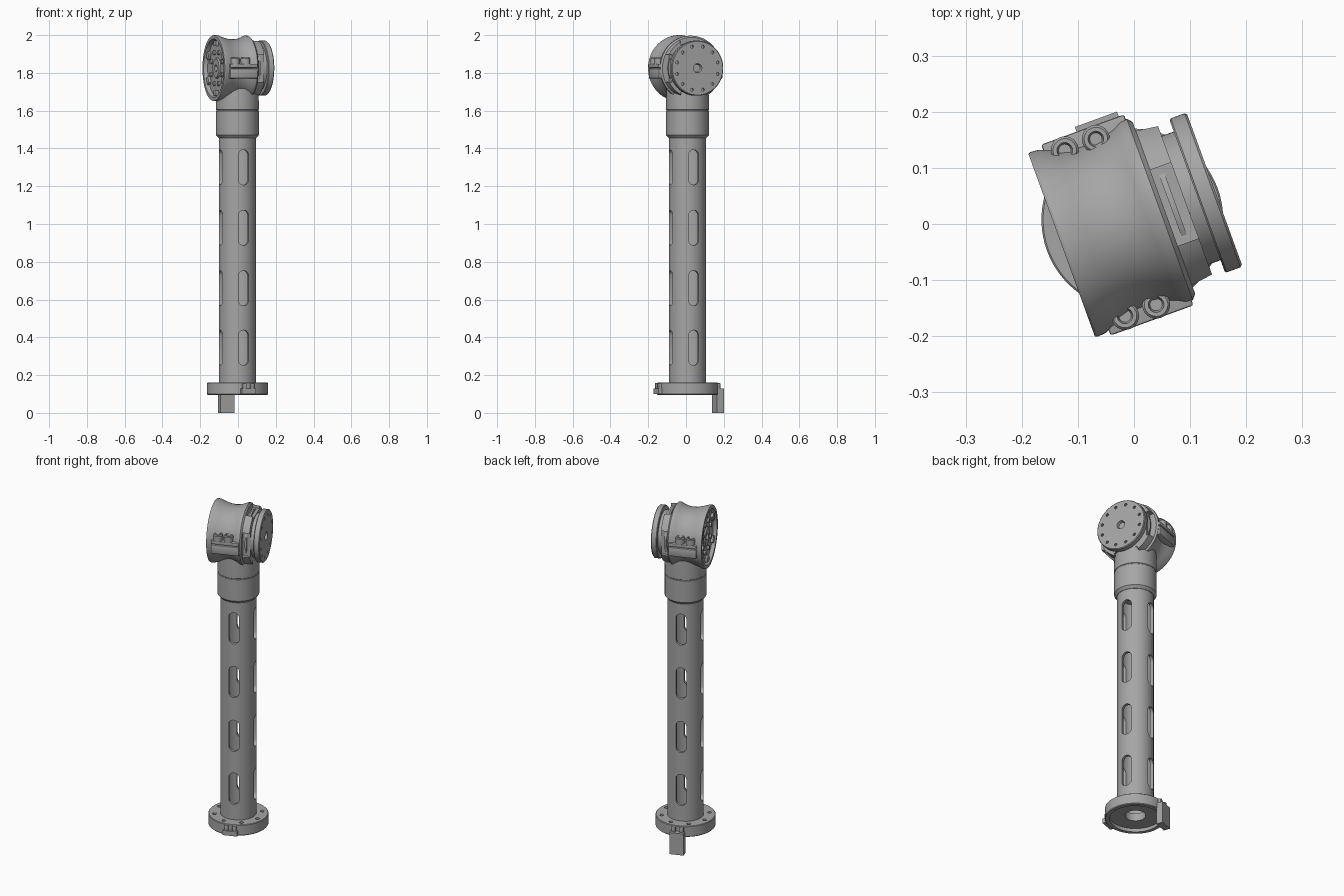
import bpy, bmesh
from math import pi, radians, sin, cos
from mathutils import Matrix, Vector

old = bpy.data.objects.get("Cube")
if old:
    bpy.data.objects.remove(old, do_unlink=True)

metal = bpy.data.materials.new("satin grey metal")
metal.use_nodes = True
GREY = (0.38, 0.38, 0.38, 1)
metal.diffuse_color = GREY
metal.node_tree.nodes["Principled BSDF"].inputs["Base Color"].default_value = GREY

# The whole arm is turned about the vertical; parts are built in its own frame
FRAME = Matrix.Translation((-0.003, 0.008, 0)) @ Matrix.Rotation(radians(20), 4, 'Z')
# Head frame: local z runs along the joint axis, local x points down
HEAD = Matrix.Translation((0, 0, 1.825)) @ Matrix.Rotation(pi / 2, 4, 'Y')
IDENT = Matrix.Identity(4)
TURN = lambda a: Matrix.Rotation(a, 4, 'Z')


def add_lathe(bm, pts, mat=IDENT, steps=64):
    """Revolve a closed (radius, height) outline about local z."""
    part = bmesh.new()
    vs = [part.verts.new((r, 0, h)) for r, h in pts]
    es = [part.edges.new((vs[i], vs[(i + 1) % len(vs)])) for i in range(len(vs))
          if vs[i].co.x + vs[(i + 1) % len(vs)].co.x > 0]
    bmesh.ops.spin(part, geom=vs + es, cent=(0, 0, 0), axis=(0, 0, 1),
                   angle=2 * pi, steps=steps)
    bmesh.ops.remove_doubles(part, verts=part.verts, dist=1e-5)
    merge(bm, part, mat)


def add_cyl(bm, r, h0, h1, mat=IDENT, steps=20):
    add_lathe(bm, [(0, h0), (r, h0), (r, h1), (0, h1)], mat, steps)


def add_box(bm, lo, hi, mat=IDENT, bevel=0):
    part = bmesh.new()
    lo, hi = Vector(lo), Vector(hi)
    bmesh.ops.create_cube(part, size=1, matrix=Matrix.Translation((lo + hi) / 2)
                          @ Matrix.Diagonal((*(hi - lo), 1)))
    if bevel:
        bmesh.ops.bevel(part, geom=part.edges[:], offset=bevel, segments=2,
                        profile=0.5, affect='EDGES')
    merge(bm, part, mat)


def merge(bm, part, mat):
    bmesh.ops.transform(part, matrix=mat, verts=part.verts)
    bmesh.ops.recalc_face_normals(part, faces=part.faces)
    me = bpy.data.meshes.new("tmp")
    part.to_mesh(me)
    part.free()
    bm.from_mesh(me)
    bpy.data.meshes.remove(me)


def make(name, bm, cutter=None):
    """Turn a bmesh into an object, optionally cutting another bmesh away."""
    objs = []
    for n, b in ((name, bm), (name + "_cutter", cutter)):
        if b:
            b.transform(FRAME)
            me = bpy.data.meshes.new(n)
            b.to_mesh(me)
            b.free()
            me.materials.append(metal)
            ob = bpy.data.objects.new(n, me)
            bpy.context.scene.collection.objects.link(ob)
            objs.append(ob)
    ob = objs[0]
    if cutter:
        mod = ob.modifiers.new("cut", 'BOOLEAN')
        mod.object, mod.operation, mod.solver = objs[1], 'DIFFERENCE', 'EXACT'
        deps = bpy.context.evaluated_depsgraph_get()
        cut = bpy.data.meshes.new_from_object(ob.evaluated_get(deps))
        ob.modifiers.clear()
        ob.data = cut
        bpy.data.objects.remove(objs[1], do_unlink=True)
    bpy.ops.object.select_all(action='DESELECT')
    ob.select_set(True)
    bpy.context.view_layer.objects.active = ob
    bpy.ops.object.shade_smooth_by_angle(angle=radians(30))
    return ob


# Hollow column with four rows of rounded slots
bm, cut = bmesh.new(), bmesh.new()
add_lathe(bm, [(0.08, 0.12), (0.098, 0.12), (0.098, 1.48), (0.08, 1.48)])
for z in (0.345, 0.66, 0.98, 1.30):
    for k in range(4):
        part = bmesh.new()
        ring = []
        for i in range(24):
            a = 2 * pi * (i + 0.5) / 24
            up = 0.064 if sin(a) > 0 else -0.064
            ring.append(part.verts.new((0.045, 0.029 * cos(a), z + up + 0.029 * sin(a))))
        ext = bmesh.ops.extrude_face_region(part, geom=[part.faces.new(ring)])
        moved = [g for g in ext['geom'] if isinstance(g, bmesh.types.BMVert)]
        bmesh.ops.translate(part, verts=moved, vec=(0.1, 0, 0))
        if not any(len(f.verts) == 24 and f.calc_center_median().x < 0.05 for f in part.faces):
            part.faces.new(ring)
        merge(cut, part, TURN(k * pi / 2))
make("column", bm, cut)

# Base flange: recessed underneath, bored, with a ring of bolt holes
bm, cut = bmesh.new(), bmesh.new()
add_lathe(bm, [(0.055, 0.115), (0.138, 0.115), (0.138, 0.095), (0.158, 0.095), (0.162, 0.099),
               (0.162, 0.157), (0.159, 0.16), (0.055, 0.16)], steps=80)
for k in range(8):
    add_cyl(cut, 0.011, 0.135, 0.2, TURN((k + 0.5) * pi / 4) @ Matrix.Translation((0.13, 0, 0)))
make("base_flange", bm, cut)

# Latches on the flange; the rear one carries a long hanging tab
for name, sign, low, reach in (("front_latch", -1, 0.1, 0.178), ("rear_tab", 1, 0, 0.19)):
    bm = bmesh.new()
    m = TURN(sign * pi / 2)
    add_box(bm, (0.152, -0.04, low), (reach, 0.04, 0.128), m)
    for y in (-0.022, 0.022):
        add_box(bm, (0.145, y - 0.011, 0.12), (0.174, y + 0.011, 0.158), m, 0.004)
    make(name, bm)

# Collar and neck that carry the head
bm = bmesh.new()
add_lathe(bm, [(0, 1.455), (0.1, 1.455), (0.113, 1.47), (0.113, 1.598), (0.111, 1.6),
               (0.111, 1.603), (0.113, 1.605), (0.113, 1.65), (0.112, 1.72), (0, 1.72)])
make("collar", bm)

# Waisted head shell with a recessed face and four windows near the other end
bm, cut = bmesh.new(), bmesh.new()
add_lathe(bm, [(0, -0.095), (0.018, -0.095), (0.018, -0.122), (0.05, -0.122), (0.055, -0.114),
               (0.148, -0.114), (0.155, -0.134), (0.173, -0.134), (0.175, -0.13),
               (0.174, -0.115), (0.163, -0.085), (0.155, -0.055), (0.153, -0.025),
               (0.156, 0.0), (0.164, 0.025), (0.172, 0.04), (0.172, 0.052), (0.163, 0.06),
               (0.158, 0.1), (0, 0.1)], HEAD, 80)
for k in range(4):
    add_box(cut, (0.125, -0.072, 0.06), (0.21, 0.072, 0.12), HEAD @ TURN(k * pi / 2))
make("head_shell", bm, cut)

# Ribs seen inside the windows and the narrow neck behind the output disc
bm = bmesh.new()
add_lathe(bm, [(0.1, 0.072), (0.138, 0.072), (0.138, 0.082), (0.1, 0.082)], HEAD)
add_cyl(bm, 0.122, 0.09, 0.13, HEAD, 64)
make("output_neck", bm)

# Output disc with a centre hole and a bolt circle
bm, cut = bmesh.new(), bmesh.new()
add_lathe(bm, [(0, 0.123), (0.143, 0.123), (0.146, 0.126), (0.146, 0.152),
               (0.142, 0.156), (0.024, 0.156), (0.02, 0.14), (0, 0.14)], HEAD, 80)
for k in range(12):
    add_cyl(cut, 0.008, 0.143, 0.17, HEAD @ TURN((k + 0.5) * pi / 6)
            @ Matrix.Translation((0.118, 0, 0)), 12)
make("output_disc", bm, cut)

# Bolts and drive blocks in the recessed face
bm = bmesh.new()
for k in range(8):
    add_cyl(bm, 0.012, -0.124, -0.11, HEAD @ TURN((k + 0.5) * pi / 4)
            @ Matrix.Translation((0.088, 0, 0)), 16)
for k in range(6):
    add_box(bm, (0.117, -0.02, -0.128), (0.146, 0.02, -0.11), HEAD @ TURN(k * pi / 3), 0.003)
make("face_bolts", bm)

# Split clamp lugs on both sides, each with two screw bosses
for name, sign in (("front_clamp", -1), ("rear_clamp", 1)):
    bm = bmesh.new()
    m = Matrix.Translation((0, 0, 1.825)) @ Matrix.Diagonal((1, sign, 1, 1))
    add_box(bm, (-0.107, 0.1, -0.055), (0.05, 0.181, -0.002), m, 0.006)
    add_box(bm, (-0.107, 0.1, 0.002), (0.05, 0.181, 0.022), m, 0.004)
    for x in (-0.071, -0.012):
        add_lathe(bm, [(0, 0.01), (0.025, 0.01), (0.025, 0.052), (0.021, 0.057), (0.014, 0.057),
                       (0.011, 0.045), (0, 0.045)], m @ Matrix.Translation((x, 0.157, 0)), 24)
    make(name, bm)
